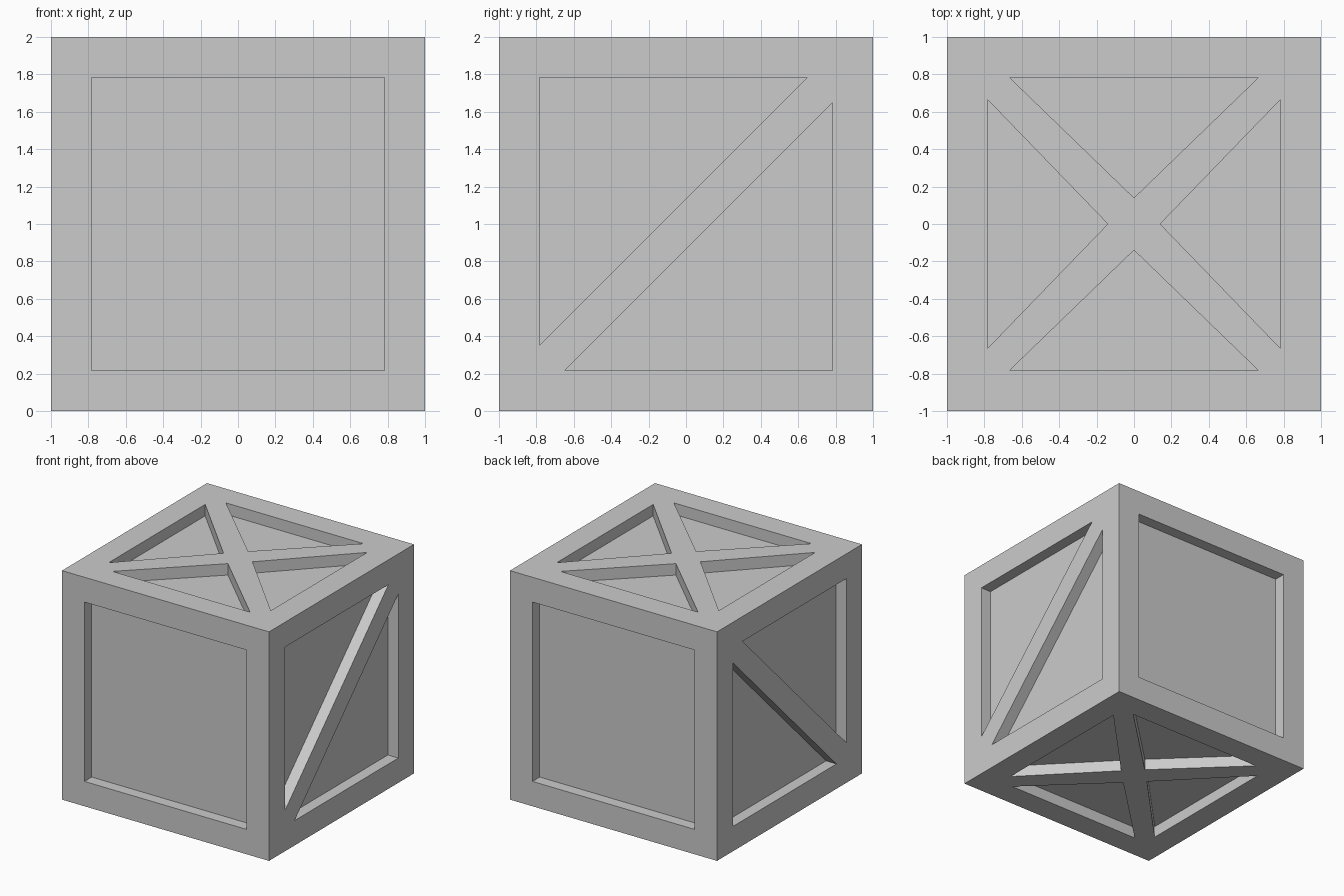
import bpy, bmesh
from mathutils import Vector

if "Cube" in bpy.data.objects:
    bpy.data.objects.remove(bpy.data.objects["Cube"])

H = 0.783        # half width of each framed opening
DEPTH = 0.10     # recess depth
DIAG = 0.648     # where the side brace meets the frame
CROSS = 0.665    # where the cross brace meets the frame
HUB = 0.14       # cross brace half-width at its centre
X, Y, Z = Vector((1, 0, 0)), Vector((0, 1, 0)), Vector((0, 0, 1))
CENTRE = Vector((0, 0, 1))


def make_object(name, bm):
    bmesh.ops.recalc_face_normals(bm, faces=bm.faces)
    mesh = bpy.data.meshes.new(name)
    bm.to_mesh(mesh)
    bm.free()
    obj = bpy.data.objects.new(name, mesh)
    bpy.context.collection.objects.link(obj)
    return obj


def add_recess(bm, outline, u, v, normal):
    """Prism sunk DEPTH below the face that points along normal."""
    floor = [bm.verts.new(CENTRE + u * a + v * b + normal * (1 - DEPTH)) for a, b in outline]
    face = bm.faces.new(floor)
    ext = bmesh.ops.extrude_face_region(bm, geom=[face], use_keep_orig=True)
    top = [g for g in ext["geom"] if isinstance(g, bmesh.types.BMVert)]
    bmesh.ops.translate(bm, verts=top, vec=normal * (DEPTH + 0.05))


# Solid crate block
bm = bmesh.new()
bmesh.ops.create_cube(bm, size=2)
bmesh.ops.translate(bm, verts=bm.verts, vec=CENTRE)
crate = make_object("crate", bm)

# Panel outlines left between the frame and the braces
square = [(-H, -H), (H, -H), (H, H), (-H, H)]
upper_half = [(-H, -DIAG), (DIAG, H), (-H, H)]
lower_half = [(-a, -b) for a, b in upper_half]
quarter = [(-CROSS, H), (0, HUB), (CROSS, H)]
quarters = [quarter,
            [(a, -b) for a, b in quarter],
            [(b, a) for a, b in quarter],
            [(-b, a) for a, b in quarter]]

# Recesses on opposite faces: plain front/back, diagonal sides, crossed top/bottom
bm = bmesh.new()
for s in (1, -1):
    add_recess(bm, square, X, Z, Y * s)
    for outline in (upper_half, lower_half):
        add_recess(bm, outline, Y, Z, X * s)
    for outline in quarters:
        add_recess(bm, outline, X, Y, Z * s)
recesses = make_object("panel_recesses", bm)
recesses.hide_render = True

# Carve the panels, then discard the cutter
cut = crate.modifiers.new("panels", "BOOLEAN")
cut.operation = "DIFFERENCE"
cut.solver = "EXACT"
cut.object = recesses
bpy.context.view_layer.objects.active = crate
bpy.ops.object.modifier_apply(modifier=cut.name)
bpy.data.objects.remove(recesses)
